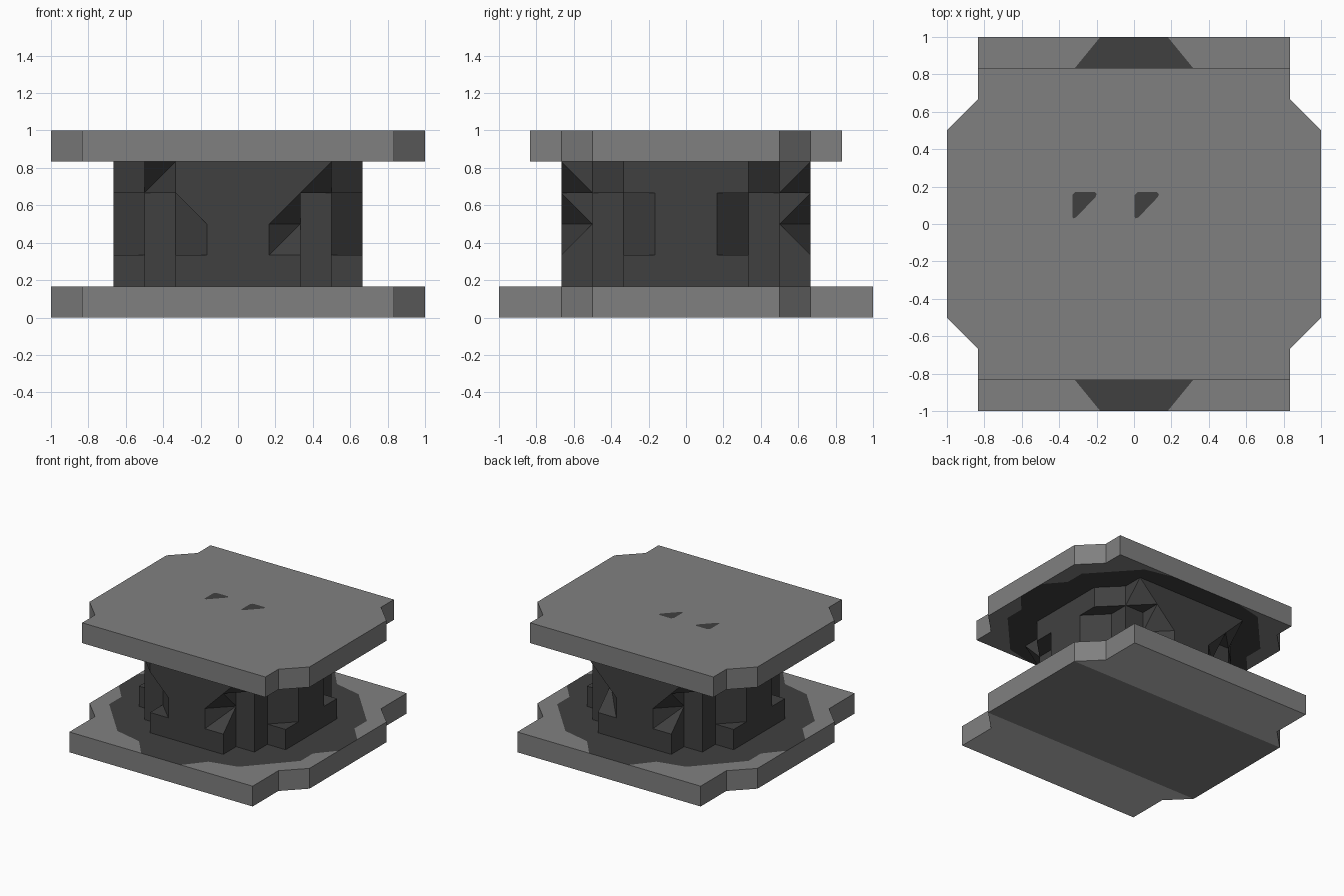
import bpy, bmesh
from mathutils import Vector

if "Cube" in bpy.data.objects:
    bpy.data.objects.remove(bpy.data.objects["Cube"], do_unlink=True)

U = 1 / 6  # modelling module


def material(name, value):
    m = bpy.data.materials.new(name)
    m.use_nodes = True
    col = (value, value, value, 1)
    m.diffuse_color = col
    bsdf = m.node_tree.nodes["Principled BSDF"]
    bsdf.inputs["Base Color"].default_value = col
    bsdf.inputs["Roughness"].default_value = 0.8
    return m


MID = material("mid_grey", 0.216)
DARK = material("dark_grey", 0.051)
PALE = material("pale_grey", 0.53)


def finish(name, bm, *mats):
    bmesh.ops.recalc_face_normals(bm, faces=bm.faces)
    me = bpy.data.meshes.new(name)
    bm.to_mesh(me)
    bm.free()
    for m in mats:
        me.materials.append(m)
    ob = bpy.data.objects.new(name, me)
    bpy.context.collection.objects.link(ob)


def four_way(q):
    """Mirror a quarter outline, running from +y to +x, into all quadrants."""
    r = q[::-1]
    return (q + [(x, -y) for x, y in r] + [(-x, -y) for x, y in q]
            + [(-x, y) for x, y in r])


def plate(name, half_y, patch, z_inner, z_outer, pale_edges):
    """Notched plate with a dark patch let into its inner face."""
    bm = bmesh.new()
    corner = [(5 * U, half_y), (5 * U, 4 * U), (6 * U, 3 * U)] + patch[::-1]
    outlines = [four_way(patch)] + [[(sx * x, sy * y) for x, y in corner]
                                    for sx in (1, -1) for sy in (1, -1)]
    faces = [bm.faces.new([bm.verts.new((x, y, z_inner)) for x, y in o])
             for o in outlines]
    bmesh.ops.remove_doubles(bm, verts=bm.verts, dist=1e-5)
    bmesh.ops.recalc_face_normals(bm, faces=bm.faces)
    res = bmesh.ops.extrude_face_region(bm, geom=faces, use_keep_orig=True)
    for v in res["geom"]:
        if isinstance(v, bmesh.types.BMVert):
            v.co.z = z_outer
    faces[0].material_index = 1
    # the outer face is one plain sheet
    outer = [f for f in bm.faces if all(abs(v.co.z - z_outer) < 1e-5 for v in f.verts)]
    bmesh.ops.dissolve_faces(bm, faces=outer)
    if pale_edges:
        # pale strips along the front and back of the outer face
        for y in (-3 * U, 3 * U):
            outer = [f for f in bm.faces
                     if all(abs(v.co.z - z_outer) < 1e-5 for v in f.verts)]
            geom = outer + list({e for f in outer for e in f.edges}) \
                + list({v for f in outer for v in f.verts})
            bmesh.ops.bisect_plane(bm, geom=geom, dist=1e-4,
                                   plane_co=(0, y, 0), plane_no=(0, 1, 0))
        for f in bm.faces:
            if (all(abs(v.co.z - z_outer) < 1e-5 for v in f.verts)
                    and abs(f.calc_center_median().y) > 3 * U):
                f.material_index = 2
    finish(name, bm, MID, DARK, PALE)


def add_hull(bm, points, sx=1, sy=1):
    """Add the convex solid around points given in modules."""
    verts = [bm.verts.new(Vector((sx * x, sy * y, z)) * U) for x, y, z in points]
    res = bmesh.ops.convex_hull(bm, input=verts)
    loose = [v for v in verts if not v.link_faces]
    bmesh.ops.delete(bm, geom=loose, context='VERTS')
    edges = list({e for f in res["geom"] if isinstance(f, bmesh.types.BMFace)
                  for e in f.edges})
    bmesh.ops.dissolve_limit(bm, angle_limit=0.01, edges=edges,
                             verts=list({v for e in edges for v in e.verts}))


def block(xs, ys, zs):
    return [(x, y, z) for x in xs for y in ys for z in zs]


# Notched plates
patch = [(0.55, 0.78), (0.87, 0.43), (0.87, 0.27), (1.0, 0.12)]
plate("bottom_plate", 6 * U, [(0.18, 1.0), (0.315, 0.835)] + patch, U, 0, True)
plate("top_plate", 5 * U, [(0.315, 5 * U)] + patch, 5 * U, 1.0, False)

# Two small dark marks on top
mark = [(-0.33, 0.155), (-0.315, 0.17), (-0.21, 0.17), (-0.2, 0.16),
        (-0.205, 0.145), (-0.31, 0.035), (-0.325, 0.03), (-0.33, 0.04)]
for i in range(2):
    bm = bmesh.new()
    face = bm.faces.new([bm.verts.new((x + i * 2 * U, y, 1.001))
                         for x, y in reversed(mark)])
    finish(f"top_mark_{i + 1}", bm, DARK)
    del face

# Central block
bm = bmesh.new()
add_hull(bm, block((-3, 3), (-3, 3), (1, 5)))
finish("core_block", bm, DARK)

# Side walls: wide foot, chamfered middle, chamfered head
for side, s in (("left", 1), ("right", -1)):
    bm = bmesh.new()
    for inner, outer, z0, z1 in ((2, 2, 1, 2), (2, 1, 2, 4), (3, 2, 4, 5)):
        add_hull(bm, [(s * x, k * y, z) for x, y in ((3, inner), (4, outer))
                      for k in (-1, 1) for z in (z0, z1)])
    finish(f"{side}_wall", bm, DARK)

# Front and back walls, in halves: a foot, a chamfered recess and a head
foot = [block((0, 2), (3, 4), (1, 2)),
        block((0,), (3, 4), (2, 3)) + [(x, y, z) for x, y in ((1, 4), (2, 3))
                                       for z in (2, 3)]]
# faceted half: sloped fillet, sloped recess top, flared head
faceted = [[(1, 4, 2), (2, 4, 2), (2, 3, 3), (2, 3, 2)],
           block((0,), (3, 4), (3, 4)) + [(1, 4, 3), (2, 3, 3), (2, 4, 4), (2, 3, 4)],
           block((0,), (3, 4), (4, 5)) + [(2, 4, 4), (3, 3, 4), (3, 4, 5), (3, 3, 5)]]
# plain half: straight recess, head flare folded the other way
plain = [block((0,), (3,), (3, 4)) + [(0, 4, 3), (1, 4, 3), (2, 3, 3), (2, 3, 4)],
         block((0,), (4,), (3, 4)) + [(1, 4, 3), (2, 4, 4), (2, 3, 4), (0, 3, 4)],
         block((0, 2), (3, 4), (4, 5)),
         [(3, 3, 4), (2, 4, 4), (2, 3, 4), (2, 4, 5), (2, 3, 5)],
         [(3, 3, 4), (3, 4, 5), (2, 4, 5), (3, 3, 5), (2, 3, 5)]]
for side, sy in (("front", -1), ("back", 1)):
    bm = bmesh.new()
    for sx in (-1, 1):
        is_plain = sx < 0 and sy < 0
        for piece in foot + (plain if is_plain else faceted):
            add_hull(bm, piece, sx, sy)
    finish(f"{side}_wall", bm, DARK)
